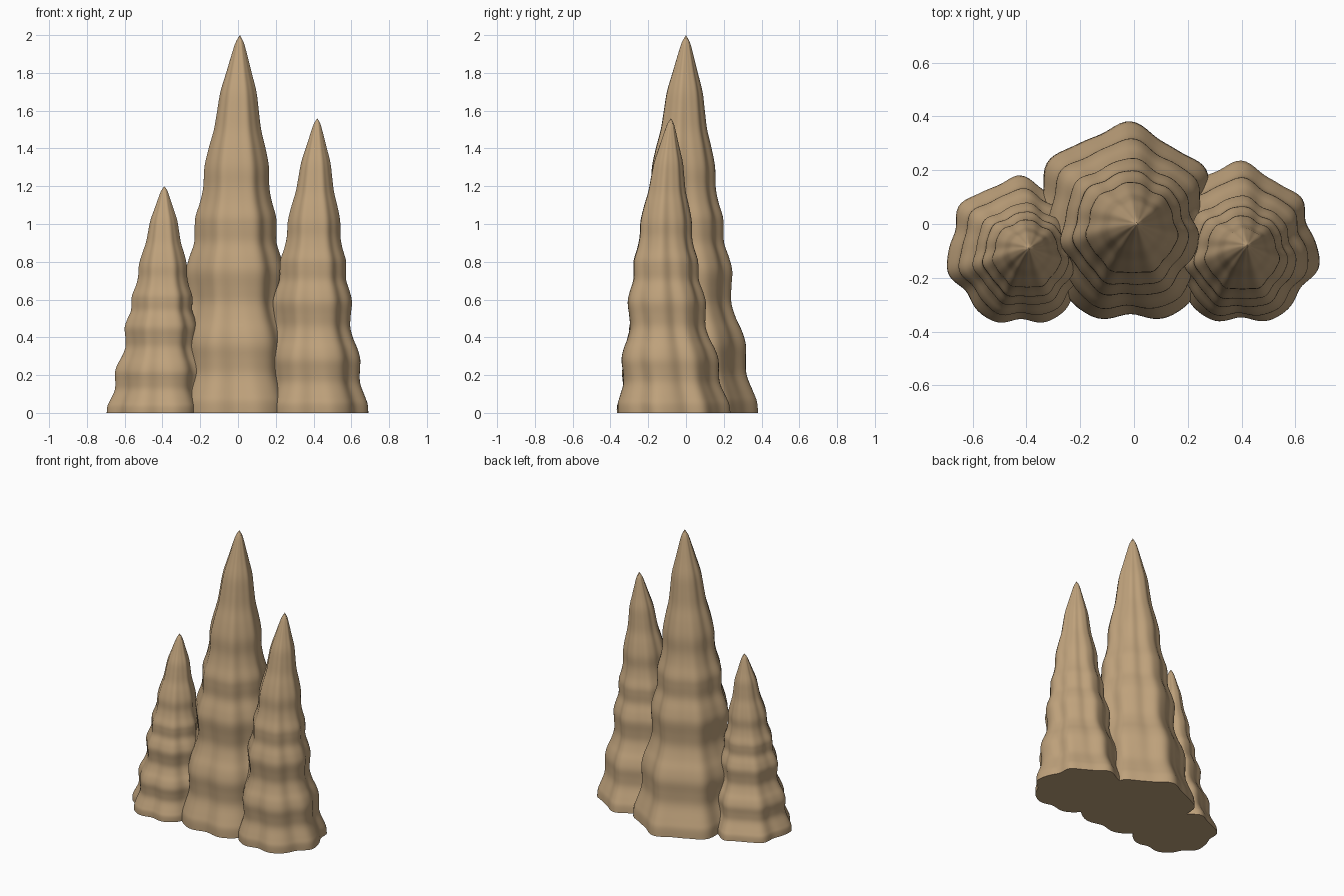
import bpy, bmesh
from math import sin, cos, pi, tau, radians
from mathutils import Vector

cube = bpy.data.objects.get("Cube")
if cube:
    bpy.data.objects.remove(cube, do_unlink=True)

# Single warm stone colour
stone = bpy.data.materials.new("tan_stone")
stone.use_nodes = True
colour = (0.52, 0.36, 0.20, 1)
stone.diffuse_color = colour
bsdf = stone.node_tree.nodes["Principled BSDF"]
bsdf.inputs["Base Color"].default_value = colour
bsdf.inputs["Roughness"].default_value = 0.9

# Shared silhouette: (height fraction, radius fraction), with stacked bulges
PROFILE = [(0, 1), (.03, .99), (.055, .945), (.1, .86), (.14, .855), (.18, .865),
           (.215, .82), (.25, .74), (.29, .68), (.33, .685), (.375, .705),
           (.41, .665), (.45, .595), (.49, .59), (.52, .58), (.56, .515),
           (.6, .475), (.65, .465), (.7, .41), (.75, .34), (.8, .3),
           (.85, .26), (.9, .185), (.95, .11), (.98, .06), (1, 0)]
SIDES, STEPS, LOBES = 112, 4, 7
DENT = radians(35)      # the side where every spire is a little flatter


def smooth_profile():
    """Catmull-Rom curve through the silhouette points."""
    pts = [Vector(p) for p in PROFILE]
    pts = [pts[0]] + pts + [pts[-1]]
    for a, b, c, d in zip(pts, pts[1:], pts[2:], pts[3:]):
        for k in range(STEPS):
            u = k / STEPS
            yield (b * 2 + (c - a) * u + (a * 2 - b * 5 + c * 4 - d) * u ** 2
                   + (b * 3 - a - c * 3 + d) * u ** 3) / 2


def flute(a, t):
    """Radius factor round the spire: broad lobes that soften upwards."""
    lobes = .05 * (1 - .5 * t) * cos(LOBES * (a - pi / 2))
    ripple = .012 * sin(13 * a + 5 * t)
    dent = .11 * (1 - .6 * t) * max(0, cos(a - DENT)) ** 3
    return 1.005 + lobes + ripple - dent


def spire(name, base, tip, bow, radius, height):
    """Lobed, rippled cone whose axis runs from base to tip with a slight bow."""
    bm = bmesh.new()
    base, tip, bow = Vector(base), Vector(tip), Vector(bow)
    rings = []
    for t, r in smooth_profile():
        centre = base.lerp(tip, t) + bow * sin(pi * t)
        ring = []
        for i in range(SIDES):
            a = tau * i / SIDES
            rr = radius * r * flute(a, t)
            ring.append(bm.verts.new((centre.x + rr * cos(a),
                                      centre.y + rr * sin(a), height * t)))
        rings.append(ring)
    for low, high in zip(rings, rings[1:]):
        for i in range(SIDES):
            j = (i + 1) % SIDES
            bm.faces.new((low[i], low[j], high[j], high[i]))
    # Pointed top and flat underside
    point = bm.verts.new((tip.x, tip.y, height))
    for i in range(SIDES):
        bm.faces.new((rings[-1][i], rings[-1][(i + 1) % SIDES], point))
    bm.faces.new(rings[0][::-1])
    mesh = bpy.data.meshes.new(name)
    bm.to_mesh(mesh)
    bm.free()
    mesh.materials.append(stone)
    obj = bpy.data.objects.new(name, mesh)
    bpy.context.collection.objects.link(obj)
    bpy.ops.object.select_all(action='DESELECT')
    obj.select_set(True)
    bpy.context.view_layer.objects.active = obj
    bpy.ops.object.shade_smooth_by_angle(angle=pi / 4)


# Tall middle spire with a shorter one on each side
spire("middle_spire", (-.012, .005), (.01, 0), (-.008, -.02), .36, 2)
spire("left_spire", (.4, -.07), (.42, -.08), (-.01, -.035), .292, 1.56)
spire("right_spire", (-.42, -.10), (-.39, -.09), (.005, -.02), .268, 1.2)
